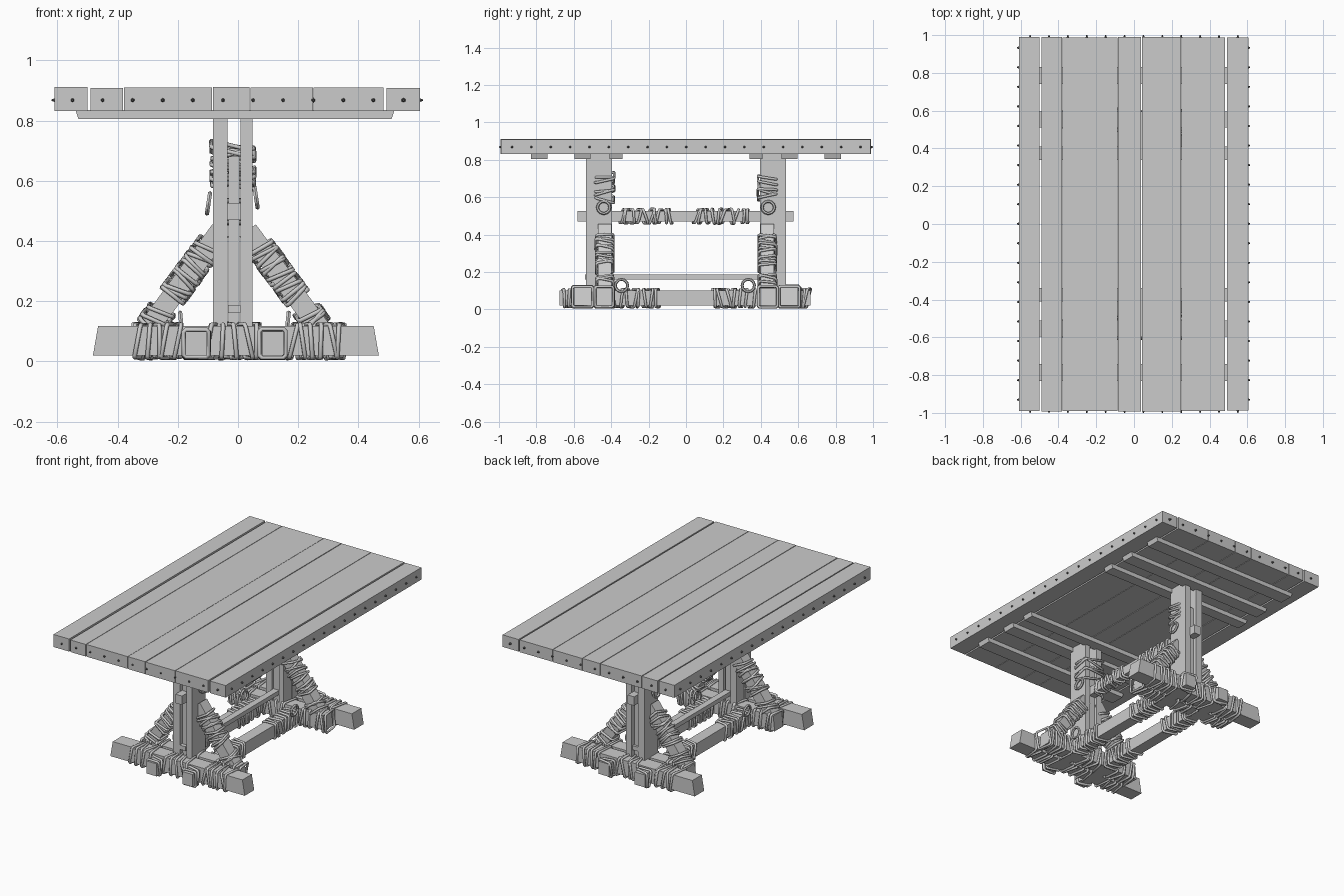
import bpy, bmesh, math, random
from mathutils import Vector, Matrix

if "Cube" in bpy.data.objects:
    bpy.data.objects.remove(bpy.data.objects["Cube"])

random.seed(4)
CX = -0.013  # centre line of the trestle


def link(name, bm):
    me = bpy.data.meshes.new(name)
    bm.to_mesh(me)
    bm.free()
    ob = bpy.data.objects.new(name, me)
    bpy.context.collection.objects.link(ob)
    return ob


def box(name, x, y, z, splay=0.0):
    """Box from (min, max) ranges; splay pulls the top in along x."""
    x, y, z = sorted(x), sorted(y), sorted(z)
    bm = bmesh.new()
    bmesh.ops.create_cube(bm, size=1)
    for v in bm.verts:
        sx = 1 if v.co.x > 0 else -1
        top = v.co.z > 0
        v.co = (x[sx > 0] - (sx * splay if top else 0), y[v.co.y > 0], z[top])
    return link(name, bm)


def frame(d):
    d = d.normalized()
    u = Vector((1, 0, 0)) if abs(d.y) > 0.5 else Vector((0, 1, 0))
    return d, u, d.cross(u)


def beam(name, p, q, a, b):
    """Square timber from p to q with half sizes a, b."""
    p, q = Vector(p), Vector(q)
    d, u, v = frame(q - p)
    bm = bmesh.new()
    bmesh.ops.create_cube(bm, size=1)
    for w in bm.verts:
        c = w.co.copy()
        w.co = (p + q) / 2 + d * c.x * (q - p).length + u * c.y * 2 * a + v * c.z * 2 * b
    return link(name, bm)


def ropes(name, p, q, a, b, spots, tilt=0.2, thick=0.0075):
    """Slanted rope loops round a timber p-q; spots are distances from p."""
    p, q = Vector(p), Vector(q)
    d, u, v = frame(q - p)
    cu = bpy.data.curves.new(name, 'CURVE')
    cu.dimensions = '3D'
    cu.bevel_depth = thick
    cu.bevel_resolution = 1
    cut = 0.008
    for t in spots:
        k, m = random.uniform(-tilt, tilt), random.uniform(-tilt, tilt)
        g = random.uniform(0.002, 0.006)
        A, B = a + g, b + g
        pts = [(A, B - cut), (A - cut, B), (cut - A, B), (-A, B - cut),
               (-A, cut - B), (cut - A, -B), (A - cut, -B), (A, cut - B)]
        sp = cu.splines.new('POLY')
        sp.points.add(7)
        sp.use_cyclic_u = True
        for s, (i, j) in zip(sp.points, pts):
            s.co = (*(p + d * (t + k * i + m * j) + u * i + v * j), 1)
    tmp = bpy.data.objects.new(name, cu)
    bpy.context.collection.objects.link(tmp)
    me = bpy.data.meshes.new_from_object(tmp.evaluated_get(bpy.context.evaluated_depsgraph_get()))
    bpy.data.objects.remove(tmp)
    ob = bpy.data.objects.new(name, me)
    bpy.context.collection.objects.link(ob)


def ring(name, loc, tilt):
    bpy.ops.mesh.primitive_torus_add(major_segments=12, minor_segments=6, major_radius=0.033,
                                     minor_radius=0.008, location=loc,
                                     rotation=(0, math.pi / 2 + tilt, 0))
    bpy.context.object.name = name


def spread(lo, hi, n):
    return [lo + (hi - lo) * i / (n - 1) + random.uniform(-0.006, 0.006) for i in range(n)]


# table top planks
edges = [-0.61, -0.495, -0.38, -0.085, 0.04, 0.25, 0.488, 0.605]
gaps = [0, 0.005, 0.002, 0.0015, 0.002, 0.0015, 0.005, 0]
tops = [0.912, 0.909, 0.91, 0.911, 0.91, 0.91, 0.909]
for i in range(7):
    e = random.uniform(0, 0.004)
    box("top_plank", (edges[i] + gaps[i], edges[i + 1] - gaps[i + 1]),
        (-0.992 + e, 0.99 - e), (0.832, tops[i]))

# nails around the rim of the top
bm = bmesh.new()


def nail(loc, rot):
    bmesh.ops.create_cone(bm, cap_ends=True, segments=6, radius1=0.009, radius2=0.003, depth=0.016,
                          matrix=Matrix.Translation(loc) @ rot)


for s in (-1, 1):
    for i in range(19):
        nail((-0.0025 + s * 0.609, -0.93 + i * 0.1035, 0.868), Matrix.Rotation(s * math.pi / 2, 4, 'Y'))
    for i in range(12):
        nail((-0.55 + i * 0.1, s * 0.992, 0.868), Matrix.Rotation(-s * math.pi / 2, 4, 'X'))
nails = link("rim_nails", bm)
mat = bpy.data.materials.new("dark_iron")
mat.diffuse_color = (0.12, 0.12, 0.12, 1)
mat.use_nodes = True
mat.node_tree.nodes["Principled BSDF"].inputs["Base Color"].default_value = mat.diffuse_color
nails.data.materials.append(mat)

for s in (-1, 1):
    # cleats under the top
    for lo, hi in ((0.74, 0.83), (0.51, 0.595), (0.34, 0.41)):
        box("cleat", (-0.53, 0.51), (s * lo, s * hi), (0.805, 0.835), -0.01)

    # long outer foot and short inner foot with lashings
    box("outer_foot", (-0.482, 0.468), (s * 0.505, s * 0.6), (0.02, 0.117), 0.017)
    box("inner_foot", (-0.35, 0.335), (s * 0.395, s * 0.48), (0.02, 0.115), 0.01)
    for y, h in ((0.5525, 0.0475), (0.4375, 0.0425)):
        ropes("foot_lashing", (CX, s * y, 0.0675), (1, s * y, 0.0675), h + 0.004, 0.0515,
              spread(-0.315, -0.19, 5) + spread(-0.07, 0.065, 5) + spread(0.19, 0.35, 6), 0.25)

    # split post: outer and inner boards on both sides with a filler between
    for x0, x1 in ((-0.083, -0.035), (0.009, 0.048)):
        box("post_outer_board", (x0, x1), (s * 0.475, s * 0.535), (0.03, 0.832))
        box("post_inner_board", (x0 + 0.004, x1 - 0.002), (s * 0.395, s * 0.475), (0.03, 0.832))
    box("post_filler", (-0.031, 0.005), (s * 0.405, s * 0.515), (0.1, 0.68))
    ropes("post_lashing", (CX - 0.004, s * 0.435, 0), (CX - 0.004, s * 0.435, 1), 0.045, 0.066,
          [0.6, 0.622, 0.645, 0.69, 0.705], 0.3)
    ring("post_ring", (-0.098, s * 0.44, 0.525), 0.15)
    ring("post_ring", (0.06, s * 0.44, 0.545), -0.15)

    # slanted braces with lashings
    for m in (-1, 1):
        p = (CX + m * 0.292, s * 0.435, 0.1)
        q = (CX + m * 0.045, s * 0.435, 0.435)
        beam("brace", p, q, 0.036, 0.034)
        ropes("brace_lashing", p, q, 0.041, 0.039,
              spread(0.03, 0.08, 3) + spread(0.15, 0.2, 4) + spread(0.235, 0.34, 6), 0.3)

# upper stretcher through the posts
box("upper_stretcher", (-0.036, 0.01), (-0.58, 0.575), (0.47, 0.527))
ropes("upper_stretcher_lashing", (CX, 0, 0.498), (CX, 1, 0.498), 0.028, 0.033,
      spread(-0.345, -0.08, 10) + spread(0.05, 0.335, 10), 0.4)

# thin lower rail
box("lower_rail", (-0.033, 0.008), (-0.54, 0.53), (0.16, 0.187))

# bottom stretchers with lashings and rope rings
for x, m in ((-0.139, -1), (0.115, 1)):
    box("bottom_stretcher", (x - 0.036, x + 0.036), (-0.675, 0.665), (0.02, 0.1))
    ropes("bottom_stretcher_lashing", (x, 0, 0.06), (x, 1, 0.06), 0.039, 0.043,
          spread(-0.65, -0.62, 2) + spread(-0.375, -0.16, 8) + spread(0.16, 0.36, 7)
          + spread(0.62, 0.645, 2), 0.3)
    for y in (-0.345, 0.333):
        ring("stretcher_ring", (x + m * 0.05, y, 0.128), 0.1 * m)
